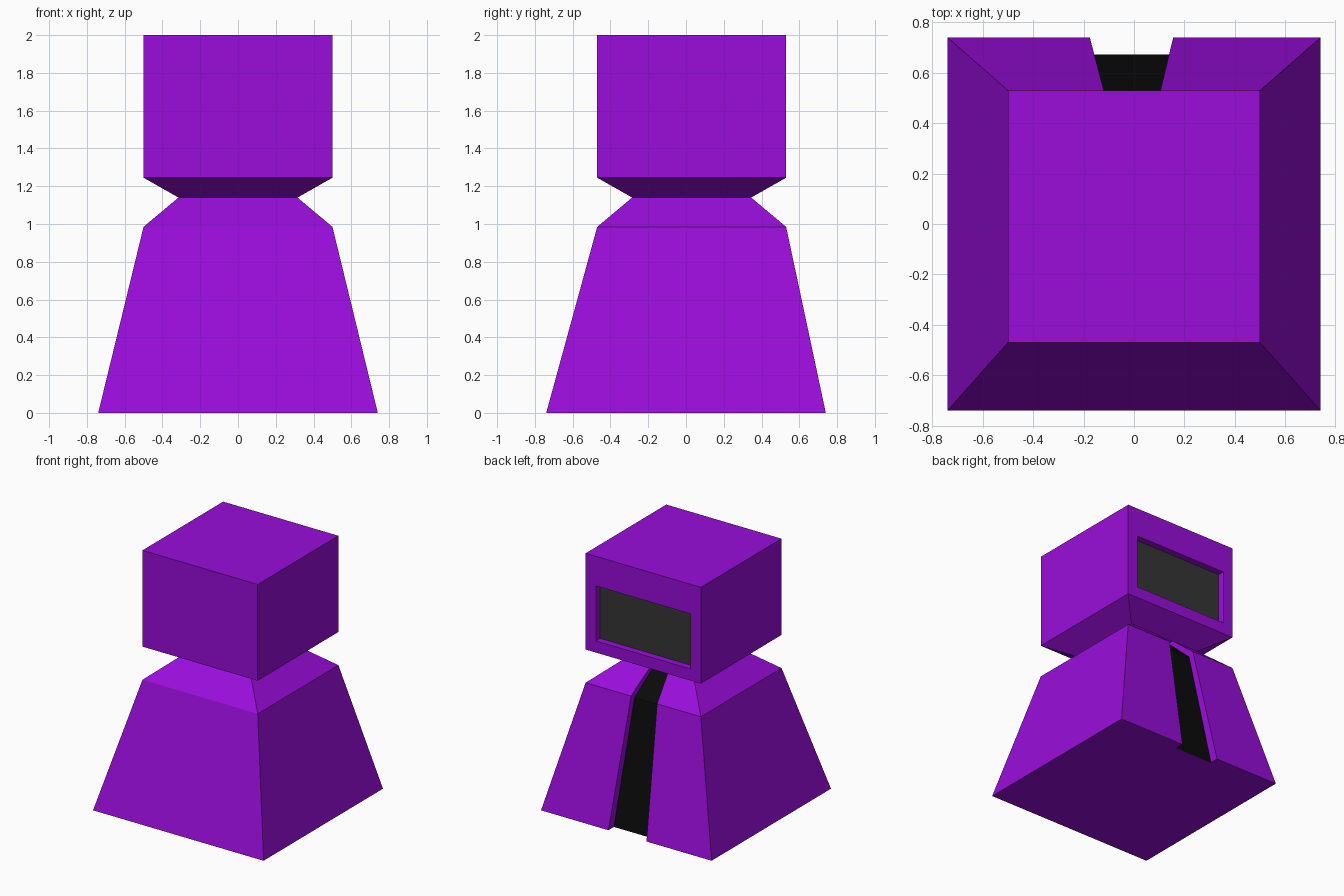
import bpy, bmesh

if "Cube" in bpy.data.objects:
    bpy.data.objects.remove(bpy.data.objects["Cube"])


def material(name, color):
    m = bpy.data.materials.new(name)
    m.diffuse_color = (*color, 1)
    m.use_nodes = True
    m.node_tree.nodes["Principled BSDF"].inputs["Base Color"].default_value = m.diffuse_color
    return m


PURPLE = material("purple", (0.32, 0.004, 0.70))
BLACK = material("black", (0.003, 0.003, 0.003))
GREY = material("dark_grey", (0.035, 0.035, 0.035))


def loft(name, rings, mat=None):
    """Bridge matching point rings and cap both ends."""
    bm = bmesh.new()
    loops = [[bm.verts.new(p) for p in r] for r in rings]
    for a, b in zip(loops, loops[1:]):
        n = len(a)
        for i in range(n):
            bm.faces.new((a[i], a[(i + 1) % n], b[(i + 1) % n], b[i]))
    bm.faces.new(loops[0])
    bm.faces.new(loops[-1])
    bmesh.ops.recalc_face_normals(bm, faces=bm.faces)
    return finish(name, bm, mat)


def finish(name, bm, mat):
    me = bpy.data.meshes.new(name)
    bm.to_mesh(me)
    bm.free()
    ob = bpy.data.objects.new(name, me)
    bpy.context.collection.objects.link(ob)
    if mat:
        me.materials.append(mat)
    return ob


def rect(x0, x1, y0, y1, z):
    return [(x0, y0, z), (x1, y0, z), (x1, y1, z), (x0, y1, z)]


def strip(name, rows, mat):
    """Open strip of quads through left/right point pairs, facing back."""
    bm = bmesh.new()
    pairs = [[bm.verts.new((x, y, z)) for x in (x0, x1)] for x0, x1, y, z in rows]
    for a, b in zip(pairs, pairs[1:]):
        bm.faces.new((a[1], a[0], b[0], b[1]))
    return finish(name, bm, mat)


def cut(ob, cutter):
    mod = ob.modifiers.new("cut", 'BOOLEAN')
    mod.operation = 'DIFFERENCE'
    mod.solver = 'EXACT'
    mod.object = cutter
    bpy.context.view_layer.objects.active = ob
    bpy.ops.object.modifier_apply(modifier=mod.name)
    bpy.data.objects.remove(cutter)


# Robe body and head, both square tapering lofts
NECK = rect(-0.315, 0.315, -0.285, 0.345, 1.14)
body = loft("body", [rect(-0.74, 0.74, -0.74, 0.74, 0),
                     rect(-0.5, 0.5, -0.47, 0.53, 0.985), NECK], PURPLE)
head = loft("head", [NECK, rect(-0.5, 0.5, -0.47, 0.53, 1.245),
                     rect(-0.5, 0.5, -0.47, 0.53, 2.0)], PURPLE)

# Recessed visor in the back of the head
cut(head, loft("visor_cutter", [rect(-0.412, 0.412, 0.475, 0.7, 1.336),
                                rect(-0.412, 0.412, 0.475, 0.7, 1.768)]))
strip("visor", [(-0.412, 0.412, 0.477, 1.336), (-0.412, 0.412, 0.477, 1.768)], GREY)

# Tapering groove down the back of the body: left, right, y, z, outward y, outward z
groove = [(-0.181, 0.160, 0.689, -0.1, 0.30, 0.0),
          (-0.120, 0.105, 0.485, 0.955, 0.25, 0.17),
          (-0.070, 0.065, 0.265, 1.170, 0.15, 0.25)]
cut(body, loft("groove_cutter", [
    [(a, y, z), (b, y, z), (b, y + dy, z + dz), (a, y + dy, z + dz)]
    for a, b, y, z, dy, dz in groove]))

# Black stripe lying on the groove floor
strip("stripe", [(-0.175, 0.155, 0.672, 0.0), (-0.120, 0.105, 0.487, 0.957),
                 (-0.077, 0.071, 0.299, 1.139)], BLACK)
